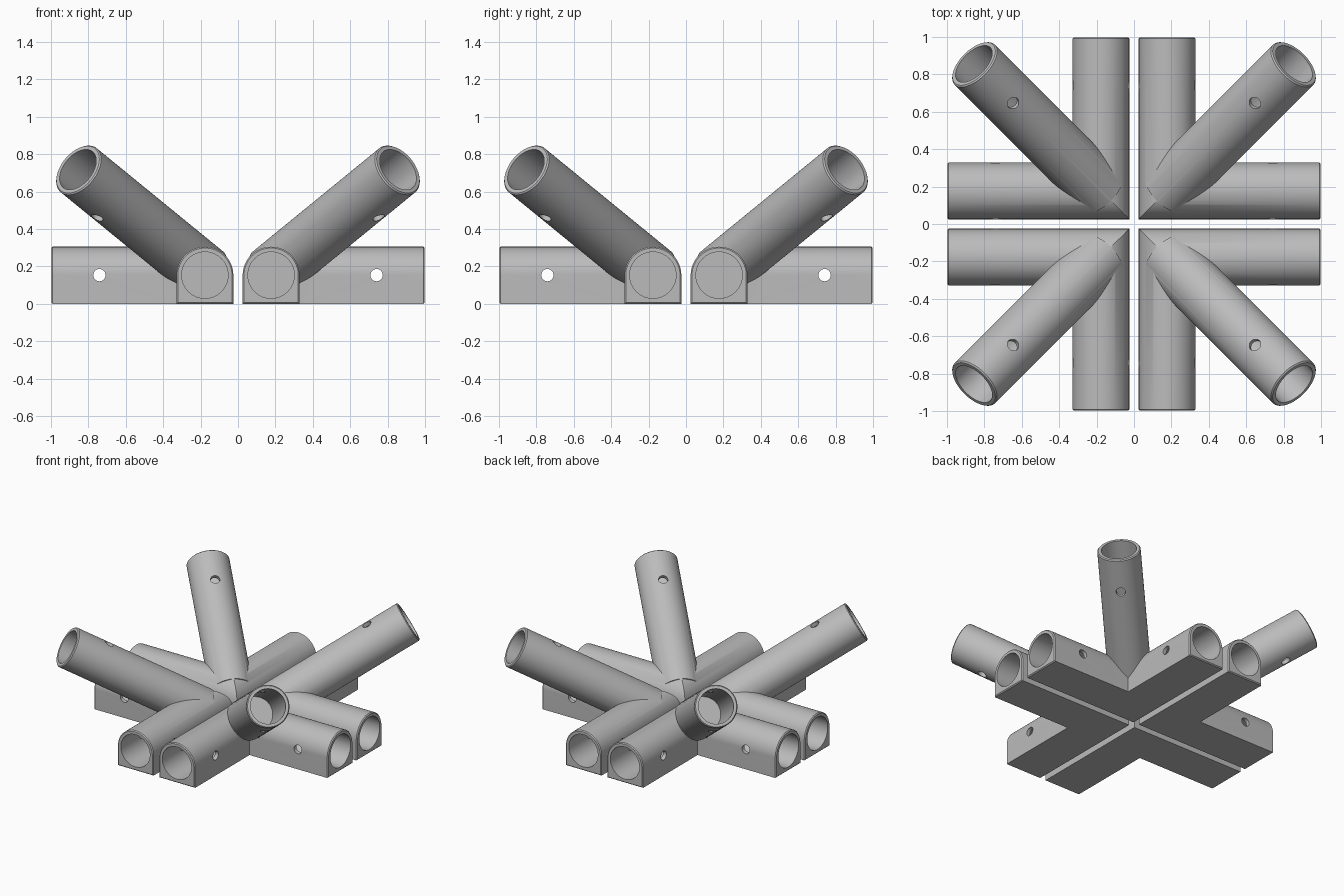
import bpy, bmesh, math
from mathutils import Vector, Matrix

if "Cube" in bpy.data.objects:
    bpy.data.objects.remove(bpy.data.objects["Cube"])

C, R, ZC = 0.177, 0.152, 0.153      # arm centre line, outer radius, axis height
BORE, DEPTH, PIN = 0.124, 0.6, 0.033
END, CH = 0.998, 0.007              # arm end and rim chamfer
TILT = math.radians(30)
START = Vector((C, C, 0.163))
AXIS = Vector((math.cos(TILT) / math.sqrt(2), math.cos(TILT) / math.sqrt(2), math.sin(TILT)))
UP = Vector((-math.sin(TILT) / math.sqrt(2), -math.sin(TILT) / math.sqrt(2), math.cos(TILT)))
LENGTH = 1.109

grey = bpy.data.materials.new("grey plastic")
grey.diffuse_color = (0.5, 0.5, 0.5, 1)
grey.use_nodes = True
grey.node_tree.nodes["Principled BSDF"].inputs["Base Color"].default_value = grey.diffuse_color


def make_object(name, rings):
    """Skin a list of equal-length closed rings and cap both ends."""
    bm = bmesh.new()
    rows = [[bm.verts.new(p) for p in ring] for ring in rings]
    n = len(rows[0])
    for a, b in zip(rows, rows[1:]):
        for i in range(n):
            bm.faces.new((a[i], a[(i + 1) % n], b[(i + 1) % n], b[i]))
    bm.faces.new(rows[0])
    bm.faces.new(rows[-1])
    bmesh.ops.recalc_face_normals(bm, faces=bm.faces)
    mesh = bpy.data.meshes.new(name)
    bm.to_mesh(mesh)
    bm.free()
    mesh.materials.append(grey)
    obj = bpy.data.objects.new(name, mesh)
    bpy.context.collection.objects.link(obj)
    return obj


def rod(name, p, d, stations, n=64):
    """Round rod along d; stations are (distance, radius) pairs."""
    d = Vector(d).normalized()
    u = d.orthogonal().normalized()
    v = d.cross(u)
    turns = [2 * math.pi * i / n for i in range(n)]
    return make_object(name, [[Vector(p) + d * t + (u * math.cos(a) + v * math.sin(a)) * r
                               for a in turns] for t, r in stations])


def boolean(target, tool, operation):
    mod = target.modifiers.new("bool", 'BOOLEAN')
    mod.operation, mod.solver, mod.object = operation, 'EXACT', tool
    bpy.context.view_layer.objects.active = target
    bpy.ops.object.modifier_apply(modifier=mod.name)
    bpy.data.objects.remove(tool)


# Elbow: arch profile swept along two arms with a mitred corner
arch = [(-R, 0)] + [(-R * math.cos(math.pi * i / 36), ZC + R * math.sin(math.pi * i / 36))
                    for i in range(37)] + [(R, 0)]
k = 1 - CH / R
rim = [(a * k, ZC + (z - ZC) * k) for a, z in arch]
connector = make_object("corner_connector", [
    [(END, C + a, z) for a, z in rim],
    [(END - CH, C + a, z) for a, z in arch],
    [(C + a, C + a, z) for a, z in arch],
    [(C + a, END - CH, z) for a, z in arch],
    [(C + a, END, z) for a, z in rim]])

# Raised diagonal tube
boolean(connector, rod("diagonal_tube", START, AXIS,
                       [(0, R), (LENGTH - CH, R), (LENGTH, R - CH)]), 'UNION')

# Sockets and cross pin holes for the three arms
pin_at = END - 0.257
arms = [((C, C, ZC), (1, 0, 0), (0, 1, 0), END - C, pin_at - C),
        ((C, C, ZC), (0, 1, 0), (1, 0, 0), END - C, pin_at - C),
        (START, AXIS, UP, LENGTH, LENGTH - 0.255)]
for p, d, across, length, pin in arms:
    boolean(connector, rod("socket_cutter", p, d,
                           [(length - DEPTH, BORE), (length + 0.1, BORE)]), 'DIFFERENCE')
    boolean(connector, rod("pin_cutter", Vector(p) + Vector(d) * pin, across,
                           [(-0.25, PIN), (0.25, PIN)], 24), 'DIFFERENCE')

bpy.ops.object.select_all(action='DESELECT')
connector.select_set(True)
bpy.context.view_layer.objects.active = connector
bpy.ops.object.shade_smooth_by_angle(angle=math.radians(25))

# Four connectors, one per quadrant
for i in range(1, 4):
    twin = bpy.data.objects.new(f"corner_connector_{i + 1}", connector.data.copy())
    twin.matrix_world = Matrix.Rotation(i * math.pi / 2, 4, 'Z')
    bpy.context.collection.objects.link(twin)
